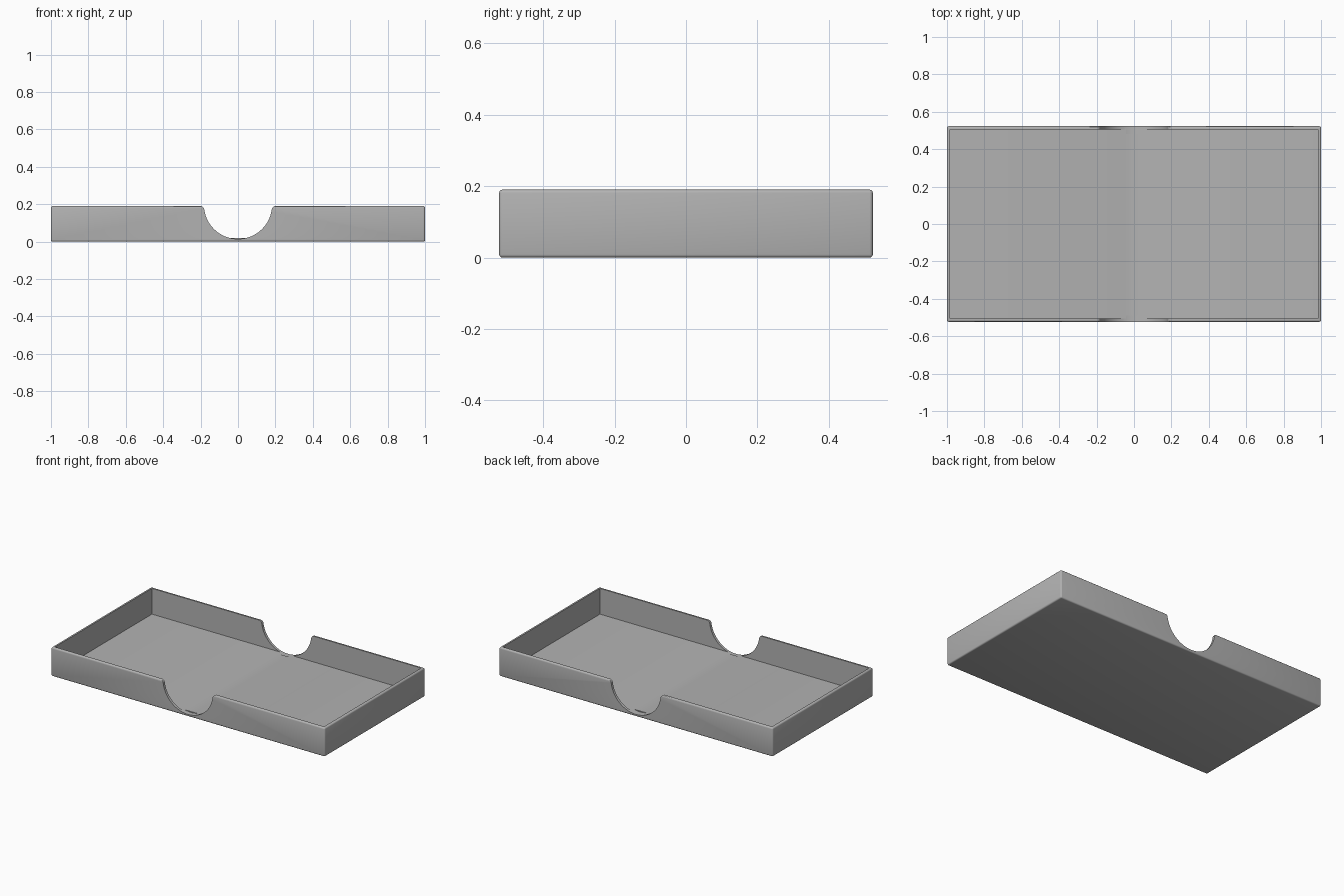
import bpy, bmesh, math

if "Cube" in bpy.data.objects:
    bpy.data.objects.remove(bpy.data.objects["Cube"])

HX, HY, H = 1.0, 0.523, 0.19      # half length, half depth, height
WALL, FLOOR = 0.017, 0.02
NOTCH_R, NOTCH_Z, FILLET = 0.182, 0.196, 0.02

grey = bpy.data.materials.new("plain grey")
grey.diffuse_color = (0.45, 0.45, 0.45, 1)
grey.use_nodes = True
grey.node_tree.nodes["Principled BSDF"].inputs["Base Color"].default_value = grey.diffuse_color


def make_object(name, bm):
    bmesh.ops.recalc_face_normals(bm, faces=bm.faces)
    mesh = bpy.data.meshes.new(name)
    bm.to_mesh(mesh)
    bm.free()
    mesh.materials.append(grey)
    obj = bpy.data.objects.new(name, mesh)
    bpy.context.collection.objects.link(obj)
    return obj


def box(name, hx, hy, z0, z1, bevel=0):
    bm = bmesh.new()
    bmesh.ops.create_cube(bm, size=1)
    for v in bm.verts:
        v.co = (v.co.x * 2 * hx, v.co.y * 2 * hy, z0 + (v.co.z + 0.5) * (z1 - z0))
    if bevel:
        bmesh.ops.bevel(bm, geom=bm.edges[:], offset=bevel, segments=3,
                        profile=0.5, affect='EDGES')
    return make_object(name, bm)


def notch_profile():
    """Right half of the thumb notch, from bottom centre up to the rounded lip."""
    # Lip arc touches the rim from below and the notch circle from outside
    cz = H - FILLET
    cx = math.sqrt((NOTCH_R + FILLET) ** 2 - (NOTCH_Z - cz) ** 2)
    join = math.atan2(cz - NOTCH_Z, cx)
    pts = []
    for i in range(21):
        a = -math.pi / 2 + (join + math.pi / 2) * i / 20
        pts.append((NOTCH_R * math.cos(a), NOTCH_Z + NOTCH_R * math.sin(a)))
    start = math.pi + join
    for i in range(1, 7):
        a = start + (math.pi / 2 - start) * i / 6
        pts.append((cx + FILLET * math.cos(a), cz + FILLET * math.sin(a)))
    pts.append((cx, H + 0.1))
    return pts


def notch_cutter(name, y0, y1):
    half = notch_profile()
    outline = half + [(-x, z) for x, z in reversed(half[1:])]
    bm = bmesh.new()
    face = bm.faces.new([bm.verts.new((x, y0, z)) for x, z in outline])
    ext = bmesh.ops.extrude_face_region(bm, geom=[face])
    moved = [g for g in ext["geom"] if isinstance(g, bmesh.types.BMVert)]
    bmesh.ops.translate(bm, vec=(0, y1 - y0, 0), verts=moved)
    return make_object(name, bm)


# Tray body with softened outer edges
tray = box("tray", HX, HY, 0, H, 0.009)

# Hollow inside and the thumb notches in the two long walls
cutters = [
    box("hollow_cutter", HX - WALL, HY - WALL, FLOOR, H + 0.2),
    notch_cutter("front_notch_cutter", -HY - 0.1, -0.49),
    notch_cutter("back_notch_cutter", 0.48, HY + 0.1),
]
for cutter in cutters:
    cutter.hide_render = True
    cutter.hide_set(True)
    mod = tray.modifiers.new(cutter.name, 'BOOLEAN')
    mod.operation = 'DIFFERENCE'
    mod.solver = 'EXACT'
    mod.object = cutter

# Bake the cuts, then shade smooth with crisp edges
bpy.context.view_layer.update()
result = bpy.data.meshes.new_from_object(
    tray.evaluated_get(bpy.context.evaluated_depsgraph_get()))
tray.modifiers.clear()
tray.data = result
for cutter in cutters:
    bpy.data.objects.remove(cutter)
bpy.context.view_layer.objects.active = tray
tray.select_set(True)
bpy.ops.object.shade_smooth_by_angle(angle=math.radians(35))
